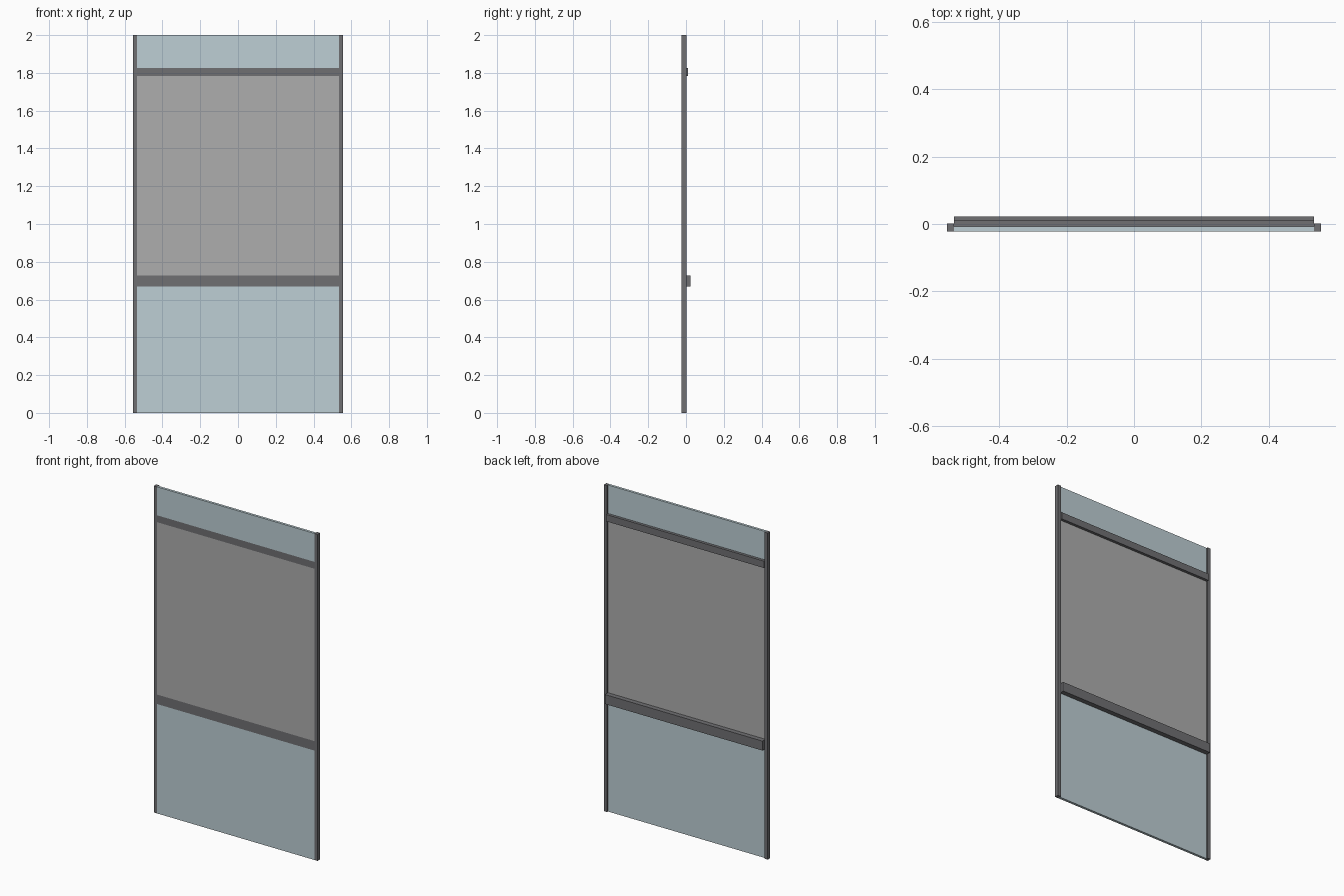
import bpy, bmesh

if "Cube" in bpy.data.objects:
    bpy.data.objects.remove(bpy.data.objects["Cube"])


def material(name, rgb):
    m = bpy.data.materials.new(name)
    m.diffuse_color = (*rgb, 1)
    m.use_nodes = True
    m.node_tree.nodes["Principled BSDF"].inputs["Base Color"].default_value = m.diffuse_color
    return m


def box(name, x, y, z, mat):
    """Box from (min, max) ranges on each axis."""
    bm = bmesh.new()
    bmesh.ops.create_cube(bm, size=1)
    for v in bm.verts:
        for i, (lo, hi) in enumerate((x, y, z)):
            v.co[i] = lo if v.co[i] < 0 else hi
    me = bpy.data.meshes.new(name)
    bm.to_mesh(me)
    bm.free()
    me.materials.append(mat)
    ob = bpy.data.objects.new(name, me)
    bpy.context.collection.objects.link(ob)
    return ob


frame = material("frame_grey", (0.16, 0.16, 0.17))
glass = material("pale_glass", (0.51, 0.62, 0.66))
panel = material("panel_grey", (0.42, 0.42, 0.42))

HALF, INNER = 0.555, 0.534
FRONT = -0.0225
GLASS_BACK = -0.007
width = (-INNER, INNER)

# Side posts
for side, x in (("left", (-HALF, -INNER)), ("right", (INNER, HALF))):
    box(side + "_post", x, (FRONT, 0.0015), (0, 2), frame)

# Cross rails, flush in front and projecting behind
box("lower_rail", width, (FRONT, 0.0225), (0.67, 0.728), frame)
box("upper_rail", width, (FRONT, 0.01), (1.784, 1.826), frame)

# Infill panes, flush in front and recessed behind
for name, z, mat in (("lower_glass", (0, 0.67), glass),
                     ("middle_panel", (0.728, 1.784), panel),
                     ("upper_glass", (1.826, 2), glass)):
    box(name, width, (FRONT, GLASS_BACK), z, mat)
